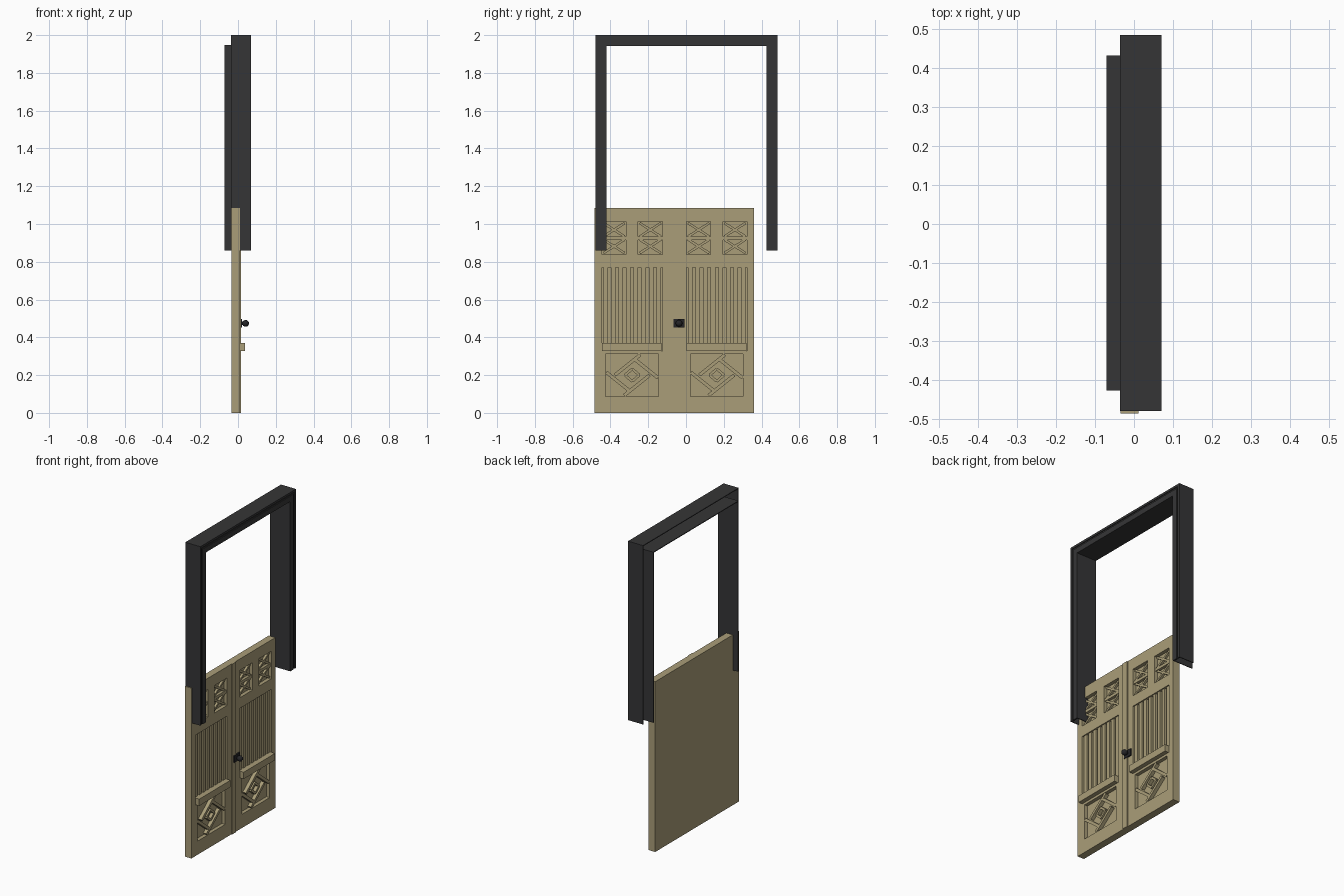
import bpy, bmesh, math
from mathutils import Matrix, Vector

cube = bpy.data.objects.get("Cube")
if cube:
    bpy.data.objects.remove(cube, do_unlink=True)


def material(name, rgb):
    m = bpy.data.materials.new(name)
    m.use_nodes = True
    m.diffuse_color = (*rgb, 1)
    bsdf = next(n for n in m.node_tree.nodes if n.type == 'BSDF_PRINCIPLED')
    bsdf.inputs["Base Color"].default_value = (*rgb, 1)
    bsdf.inputs["Roughness"].default_value = 0.8
    return m


TAN = material("tan_wood", (0.40, 0.34, 0.19))
DARK = material("charcoal_frame", (0.036, 0.036, 0.037))
BLACK = material("black_metal", (0.018, 0.018, 0.021))


def finish(name, bm, mat):
    bmesh.ops.recalc_face_normals(bm, faces=bm.faces[:])
    mesh = bpy.data.meshes.new(name)
    bm.to_mesh(mesh)
    bm.free()
    mesh.materials.append(mat)
    obj = bpy.data.objects.new(name, mesh)
    bpy.context.collection.objects.link(obj)
    return obj


def add_box(bm, x, y, z, angle=0):
    """Box from (min, max) ranges, turned about its own x axis."""
    lo, hi = zip(x, y, z)
    centre = (Vector(lo) + Vector(hi)) / 2
    size = Vector(hi) - Vector(lo)
    bmesh.ops.create_cube(bm, size=1, matrix=Matrix.Translation(centre)
                          @ Matrix.Rotation(angle, 4, 'X') @ Matrix.Diagonal((*size, 1)))


def add_bar(bm, x, a, b, width):
    """Flat bar between two (y, z) points."""
    a, b = Vector(a), Vector(b)
    mid, d = (a + b) / 2, b - a
    add_box(bm, x, (mid.x - d.length / 2, mid.x + d.length / 2),
            (mid.y - width / 2, mid.y + width / 2), math.atan2(d.y, d.x))


# Main door dimensions
BACK, FLOOR, FACE = -0.035, -0.012, 0.011
LEAVES = (-0.285, 0.163)          # y centre of each leaf's carved panels
HALF = 0.16
TALL_Z, SMALL_Z, LOW_Z = (0.327, 0.77), (0.838, 1.013), (0.087, 0.312)
small_windows = [(c + s * 0.096 - 0.064, c + s * 0.096 + 0.064)
                 for c in LEAVES for s in (-1, 1)]

# Door slab with recessed panels
bm = bmesh.new()
add_box(bm, (BACK, FACE), (-0.485, 0.36), (0, 1.085))
door = finish("door_slab", bm, TAN)
bm = bmesh.new()
cut_x = (FLOOR, 0.05)
for c in LEAVES:
    add_box(bm, cut_x, (c - HALF, c + HALF), TALL_Z)
    add_box(bm, cut_x, (c - 0.14, c + 0.14), LOW_Z)
for y in small_windows:
    add_box(bm, cut_x, y, SMALL_Z)
cutter = finish("panel_cutter", bm, TAN)
cutter.hide_render = True
cut = door.modifiers.new("panels", 'BOOLEAN')
cut.object = cutter
cut.solver = 'EXACT'
bpy.context.view_layer.objects.active = door
bpy.ops.object.modifier_apply(modifier=cut.name)
bpy.data.objects.remove(cutter, do_unlink=True)

# Centre strip where the two leaves meet
bm = bmesh.new()
add_box(bm, (FACE - 0.002, 0.016), (-0.083, -0.042), (0, 1.085))
finish("centre_strip", bm, TAN)

# Vertical slats in the tall panels
bm = bmesh.new()
SLATS = 8
pitch = 2 * HALF / SLATS
for c in LEAVES:
    for i in range(SLATS):
        y = c - HALF + (i + 0.5) * pitch
        add_box(bm, (FLOOR - 0.002, 0.004), (y - 0.012, y + 0.012), TALL_Z)
finish("panel_slats", bm, TAN)

# Ledges under the slats
bm = bmesh.new()
for c in LEAVES:
    add_box(bm, (FLOOR, 0.038), (c - HALF, c + HALF - 0.004), (0.327, 0.37))
finish("panel_ledges", bm, TAN)

# Crossed lattice in the small upper windows
bm = bmesh.new()
z0, z1 = SMALL_Z
zm = (z0 + z1) / 2
lattice_x = (FLOOR - 0.002, 0.002)
for y0, y1 in small_windows:
    add_box(bm, (FLOOR - 0.002, 0.006), (y0, y1), (zm - 0.009, zm + 0.009))
    for lo, hi in ((z0, zm), (zm, z1)):
        add_bar(bm, lattice_x, (y0 + 0.008, lo + 0.008), (y1 - 0.008, hi - 0.008), 0.013)
        add_bar(bm, lattice_x, (y0 + 0.008, hi - 0.008), (y1 - 0.008, lo + 0.008), 0.013)
finish("window_lattice", bm, TAN)

# Pinwheel bars and nested diamond in the low panels
bm = bmesh.new()
for c in LEAVES:
    mid = Vector((c, 0.2))
    for s in (-1, 1):
        add_bar(bm, (FLOOR - 0.002, FACE - 0.0005), mid + s * Vector((0.043, 0.108)),
                mid + s * Vector((-0.092, 0)), 0.018)
        add_bar(bm, (FLOOR - 0.002, FACE - 0.001), mid + s * Vector((0.137, -0.015)),
                mid + s * Vector((0.012, 0.085)), 0.018)
    corners = [mid + Vector(p) for p in ((0.038, 0), (0, 0.033), (-0.038, 0), (0, -0.033))]
    for a, b in zip(corners, corners[1:] + corners[:1]):
        add_bar(bm, (FLOOR - 0.002, FACE - 0.002), a, b, 0.014)
finish("pinwheel_carving", bm, TAN)

# Upper frame: open channel section swept round three sides
section = [(0, -0.036), (0, 0.07), (0.014, 0.07), (0.014, 0.065), (0.024, 0.065),
           (0.024, 0.07), (0.058, 0.07), (0.058, -0.071), (0.053, -0.071),
           (0.053, 0.06), (0.005, 0.06), (0.005, -0.036)]
bm = bmesh.new()
SIDE, MID_Y = 0.4815, 0.0025
rings = [[], [], [], []]
for d, x in section:
    w = SIDE - d
    path = ((-w, 0.86), (-w, 2 - d), (w, 2 - d), (w, 0.86))
    for ring, (y, z) in zip(rings, path):
        ring.append(bm.verts.new((x, y + MID_Y, z)))
n = len(section)
for r0, r1 in zip(rings, rings[1:]):
    for i in range(n):
        j = (i + 1) % n
        bm.faces.new((r0[i], r0[j], r1[j], r1[i]))
bm.faces.new(rings[0])
bm.faces.new(rings[-1])
finish("upper_frame", bm, DARK)

# Handle: plate, neck and round knob
KNOB_Y, KNOB_Z = -0.037, 0.474
bm = bmesh.new()
add_box(bm, (FACE - 0.002, 0.02), (KNOB_Y - 0.029, KNOB_Y + 0.029), (0.452, 0.496))
finish("handle_plate", bm, BLACK)
bm = bmesh.new()
turn = Matrix.Rotation(math.pi / 2, 4, 'Y')
bmesh.ops.create_cone(bm, cap_ends=True, segments=16, radius1=0.009, radius2=0.009, depth=0.02,
                      matrix=Matrix.Translation((0.025, KNOB_Y, KNOB_Z)) @ turn)
bmesh.ops.create_uvsphere(bm, u_segments=16, v_segments=10, radius=0.018,
                          matrix=Matrix.Translation((0.04, KNOB_Y, KNOB_Z)) @ turn)
knob = finish("handle_knob", bm, BLACK)
bpy.ops.object.select_all(action='DESELECT')
knob.select_set(True)
bpy.context.view_layer.objects.active = knob
bpy.ops.object.shade_smooth_by_angle(angle=math.radians(40))
